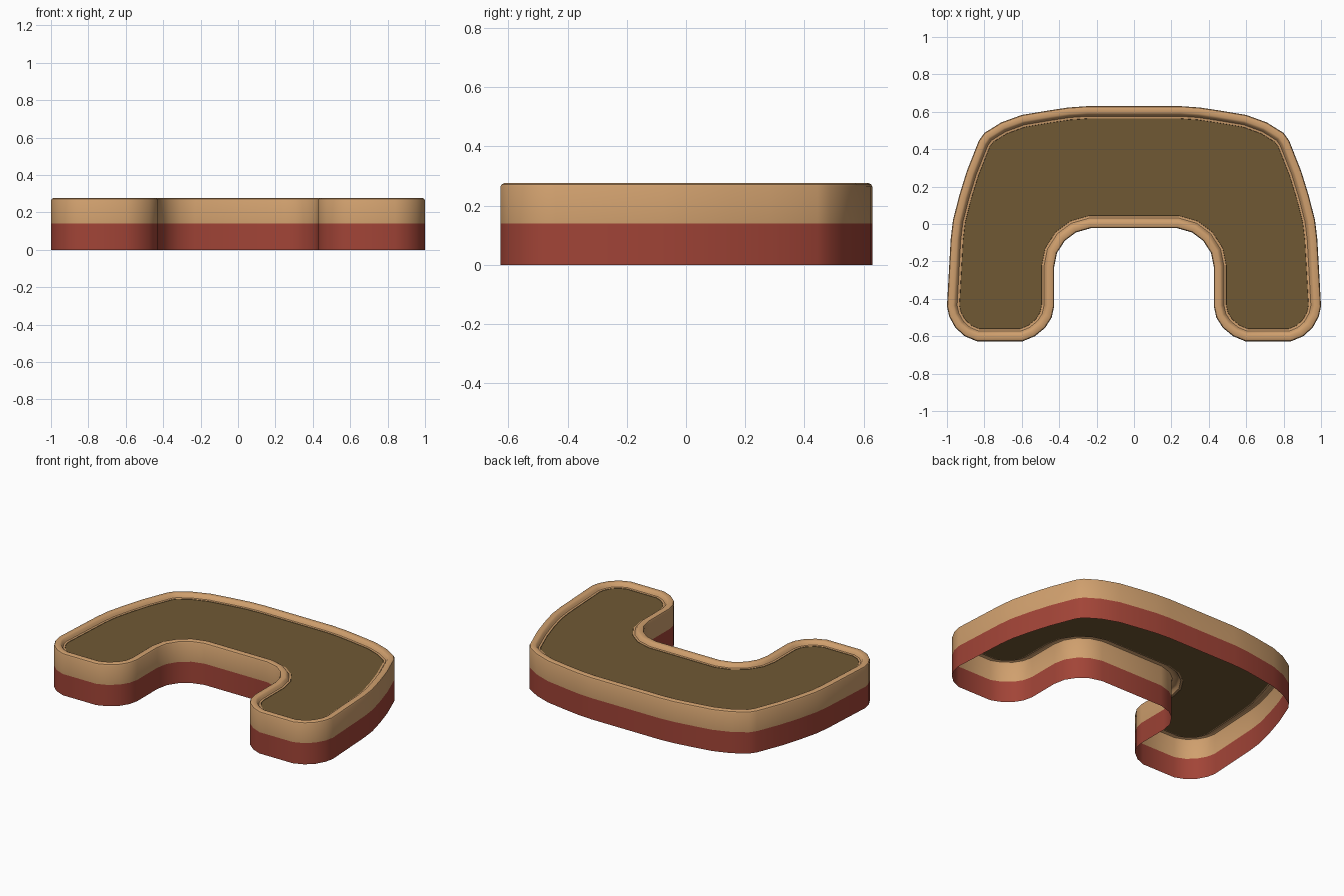
import bpy, bmesh
from mathutils import Vector

if "Cube" in bpy.data.objects:
    bpy.data.objects.remove(bpy.data.objects["Cube"])

def material(name, rgb):
    m = bpy.data.materials.new(name)
    m.diffuse_color = (*rgb, 1)
    m.use_nodes = True
    m.node_tree.nodes["Principled BSDF"].inputs["Base Color"].default_value = m.diffuse_color
    return m

TAN = material("tan", (0.63, 0.35, 0.155))
RED = material("brick red", (0.36, 0.058, 0.038))
BROWN = material("dark brown", (0.162, 0.098, 0.034))

# Right half of the horseshoe outline, from back centre round to the notch
HALF = [(0.25, 0.63), (0.35, 0.623), (0.45, 0.608), (0.60, 0.583), (0.71, 0.543),
        (0.80, 0.487), (0.83, 0.445), (0.895, 0.28), (0.935, 0.15), (0.968, 0.02),
        (0.98, -0.08), (1.0, -0.44), (0.988, -0.495), (0.955, -0.555), (0.905, -0.60),
        (0.84, -0.627), (0.595, -0.627), (0.53, -0.60), (0.475, -0.555), (0.44, -0.50),
        (0.427, -0.44), (0.427, -0.23), (0.412, -0.155), (0.37, -0.09),
        (0.31, -0.045), (0.23, -0.022)]
OUTLINE = [Vector(p) for p in HALF] + [Vector((-x, y)) for x, y in reversed(HALF)]

def inset(points, d):
    """Mitred inward offset of a clockwise outline."""
    out, n = [], len(points)
    for i, p in enumerate(points):
        a = (p - points[i - 1]).normalized()
        b = (points[(i + 1) % n] - p).normalized()
        na, nb = Vector((a.y, -a.x)), Vector((b.y, -b.x))
        out.append(p + (na + nb) * d / (1 + na.dot(nb)))
    return out

def loft(name, profile, mat, cap=False):
    """Sweep an (inset, height) profile round the outline."""
    bm = bmesh.new()
    rings = [[bm.verts.new((p.x, p.y, z)) for p in inset(OUTLINE, d)] for d, z in profile]
    n = len(OUTLINE)
    for lo, hi in zip(rings, rings[1:]):
        for i in range(n):
            j = (i + 1) % n
            bm.faces.new((lo[j], lo[i], hi[i], hi[j]))
    if cap:
        bm.faces.new(list(reversed(rings[-1])))
    me = bpy.data.meshes.new(name)
    bm.to_mesh(me)
    bm.free()
    me.materials.append(mat)
    ob = bpy.data.objects.new(name, me)
    bpy.context.collection.objects.link(ob)
    bpy.context.view_layer.objects.active = ob
    ob.select_set(True)
    bpy.ops.object.shade_smooth_by_angle(angle=0.6)
    ob.select_set(False)
    return ob

# Lower band, open underneath
loft("lower_band", [(0, 0), (0, 0.14)], RED)
# Upper band with rounded rim and a small inner ledge
loft("upper_rim", [(0, 0.14), (0, 0.264), (0.004, 0.272), (0.012, 0.276), (0.034, 0.276),
                   (0.042, 0.272), (0.048, 0.262), (0.054, 0.254), (0.066, 0.252)], TAN)
# Sunken floor panel
loft("floor_panel", [(0.066, 0.252), (0.067, 0.250)], BROWN, cap=True)
